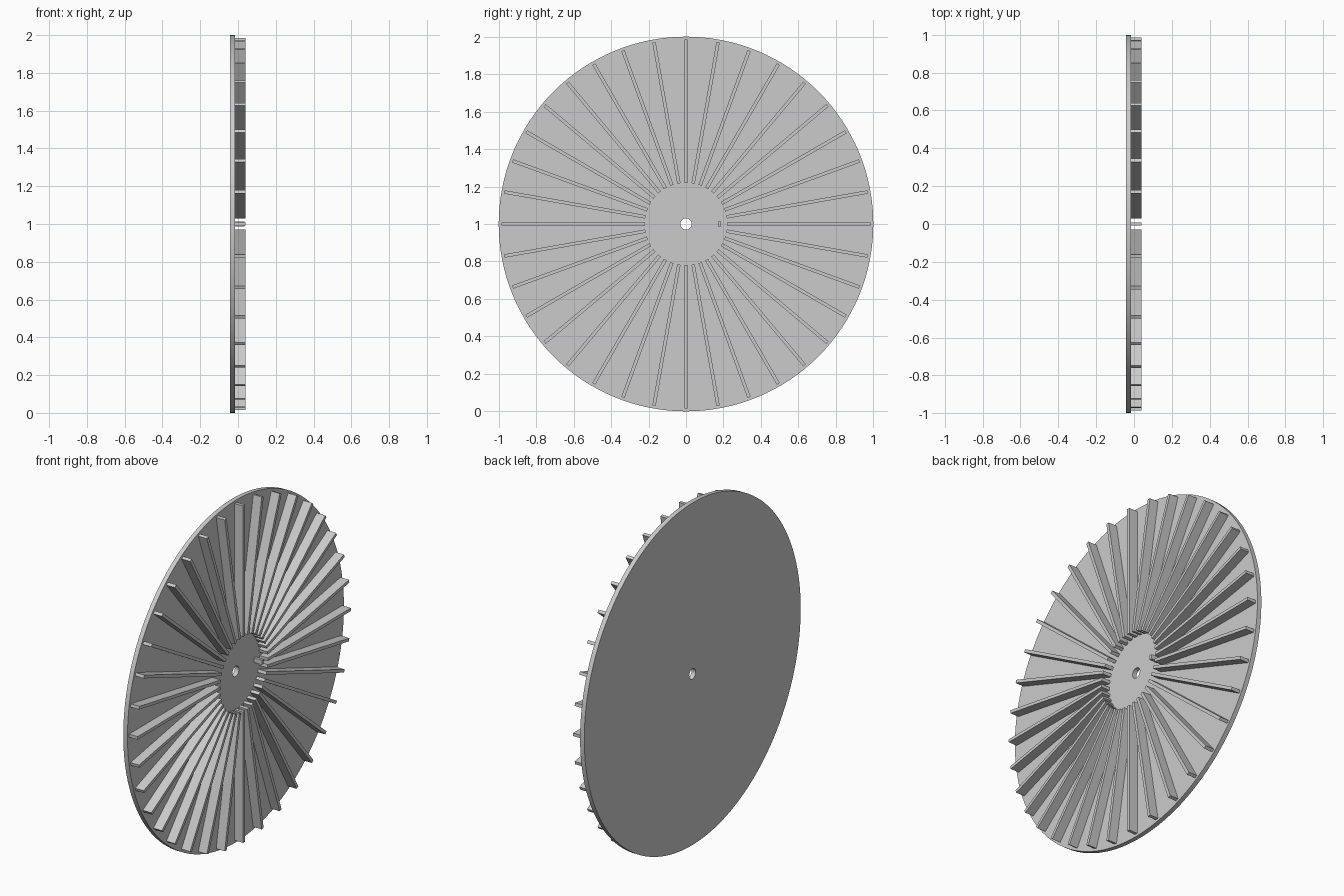
import bpy, bmesh, math
from mathutils import Matrix, Vector

if "Cube" in bpy.data.objects:
    bpy.data.objects.remove(bpy.data.objects["Cube"])

CENTRE = Vector((0, 0, 1))
X_BACK, X_FACE, X_FIN = -0.042, -0.015, 0.04


def make_object(name, bm):
    bmesh.ops.recalc_face_normals(bm, faces=bm.faces)
    mesh = bpy.data.meshes.new(name)
    bm.to_mesh(mesh)
    bm.free()
    obj = bpy.data.objects.new(name, mesh)
    obj.location = CENTRE
    bpy.context.collection.objects.link(obj)
    return obj


def add_box(bm, x0, x1, y0, y1, z0, z1, turn=0.0):
    size = Matrix.Diagonal((x1 - x0, y1 - y0, z1 - z0, 1))
    place = Matrix.Translation(((x0 + x1) / 2, (y0 + y1) / 2, (z0 + z1) / 2))
    bmesh.ops.create_cube(bm, size=1, matrix=Matrix.Rotation(turn, 4, 'X') @ place @ size)


# Disc with a centre hole: a rectangular section swept around the x axis
bm = bmesh.new()
section = [(X_BACK, 0.03), (X_BACK, 1.0), (X_FACE, 1.0), (X_FACE, 0.03)]
steps = 128
rings = []
for i in range(steps):
    a = 2 * math.pi * i / steps
    rings.append([bm.verts.new((x, r * math.cos(a), r * math.sin(a))) for x, r in section])
for i in range(steps):
    a, b = rings[i], rings[(i + 1) % steps]
    for k in range(4):
        f = bm.faces.new((a[k], a[(k + 1) % 4], b[(k + 1) % 4], b[k]))
        f.smooth = k in (1, 3)
for e in bm.edges:
    if e.calc_face_angle(0) > math.radians(30):
        e.smooth = False
make_object("disc", bm)

# Radial fins on the face
bm = bmesh.new()
for i in range(36):
    add_box(bm, X_FACE - 0.003, X_FIN, 0.22, 0.985, -0.009, 0.009, math.radians(10 * i))
make_object("radial_fins", bm)

# Small peg near the hub
bm = bmesh.new()
add_box(bm, X_FACE - 0.003, 0.035, 0.17, 0.186, -0.014, 0.014)
make_object("index_peg", bm)
